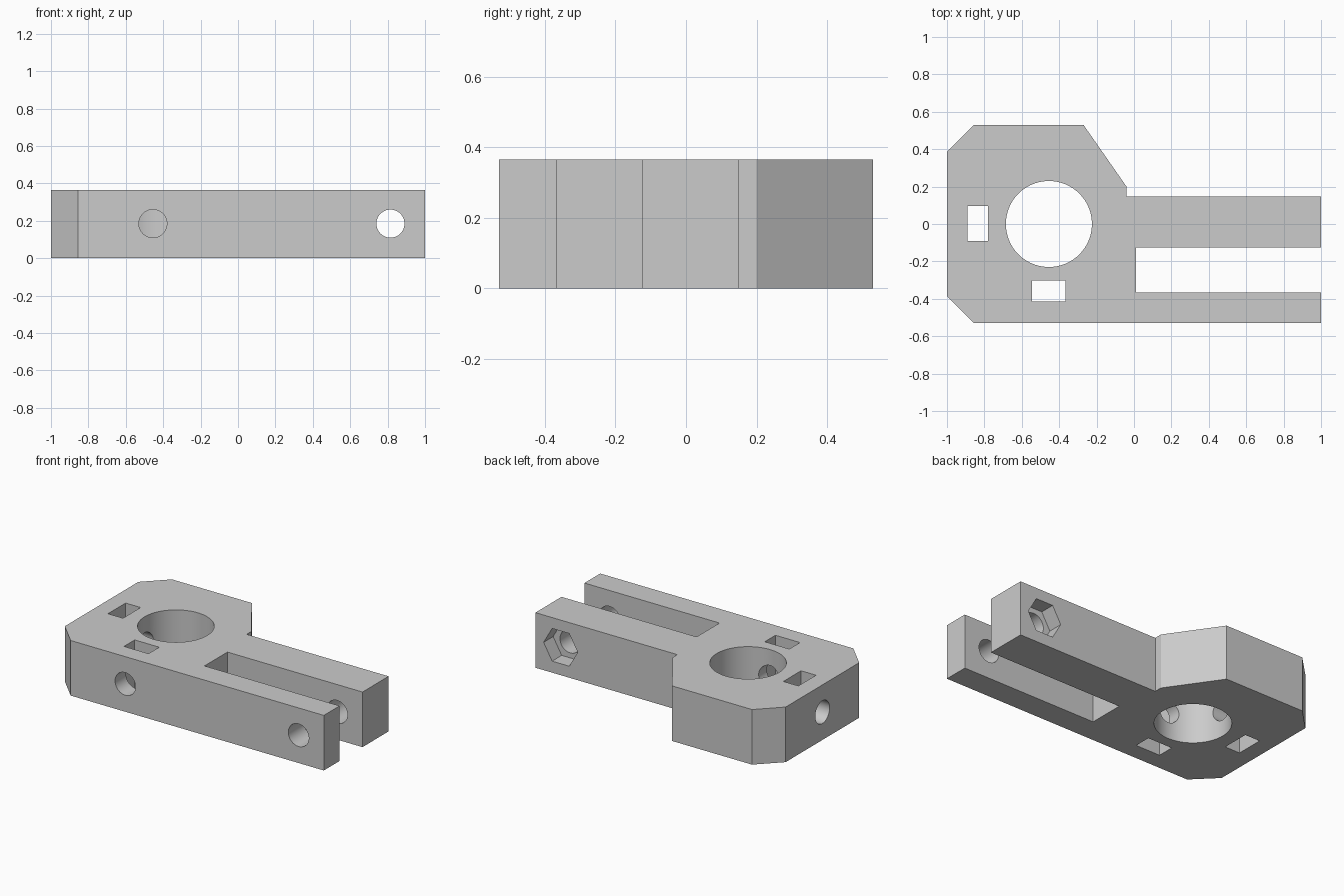
import bpy, bmesh
from math import radians
from mathutils import Matrix, Vector

cube = bpy.data.objects.get("Cube")
if cube:
    bpy.data.objects.remove(cube, do_unlink=True)

HEIGHT = 0.365
MID = HEIGHT / 2 + 0.002
BORE_X = -0.455
PIN_X = 0.815
SCREW_R = 0.075

grey = bpy.data.materials.new("plain grey")
grey.use_nodes = True
colour = (0.6, 0.6, 0.6, 1)
grey.diffuse_color = colour
grey.node_tree.nodes["Principled BSDF"].inputs["Base Color"].default_value = colour


def make_object(name, bm):
    bmesh.ops.recalc_face_normals(bm, faces=bm.faces)
    mesh = bpy.data.meshes.new(name)
    bm.to_mesh(mesh)
    bm.free()
    mesh.materials.append(grey)
    obj = bpy.data.objects.new(name, mesh)
    bpy.context.collection.objects.link(obj)
    return obj


def prism(name, outline, z0, z1):
    bm = bmesh.new()
    face = bm.faces.new([bm.verts.new((x, y, z0)) for x, y in outline])
    top = bmesh.ops.extrude_face_region(bm, geom=[face])["geom"]
    bmesh.ops.translate(bm, vec=(0, 0, z1 - z0),
                        verts=[v for v in top if isinstance(v, bmesh.types.BMVert)])
    return make_object(name, bm)


def box(name, x0, x1, y0, y1):
    return prism(name, [(x0, y0), (x1, y0), (x1, y1), (x0, y1)], -0.1, HEIGHT + 0.1)


def rod(name, start, end, radius, sides=64):
    start, end = Vector(start), Vector(end)
    axis = end - start
    turn = Vector((0, 0, 1)).rotation_difference(axis).to_matrix().to_4x4()
    bm = bmesh.new()
    bmesh.ops.create_cone(bm, cap_ends=True, segments=sides, radius1=radius,
                          radius2=radius, depth=axis.length,
                          matrix=Matrix.Translation((start + end) / 2) @ turn)
    return make_object(name, bm)


# Clamp body with its two fork arms
body = prism("clamp_body", [
    (-1, 0.385), (-0.855, 0.53), (-0.27, 0.53), (-0.04, 0.2), (-0.04, 0.148),
    (1, 0.148), (1, -0.125), (0.01, -0.125), (0.01, -0.365), (1, -0.365),
    (1, -0.53), (-0.855, -0.53), (-1, -0.385)], 0, HEIGHT)

# Hexagonal nut pocket: corners point along x
pocket = rod("nut_pocket_cutter", (0, 0, -0.1), (0, 0, 0.1), 0.125, 6)
corner = max(pocket.data.vertices, key=lambda v: v.co.x).co
pocket.data.transform(Matrix.Rotation(radians(-90), 4, "X")
                      @ Matrix.Rotation(-corner.xy.angle_signed(Vector((1, 0))), 4, "Z")
                      if abs(corner.y) < 0.001 else
                      Matrix.Rotation(radians(-90), 4, "X") @ Matrix.Rotation(radians(30), 4, "Z"))
pocket.data.transform(Matrix.Translation((PIN_X, 0.148, MID)))

# Bore, nut slots, screw holes and fork pin hole
cutters = [
    rod("bore_cutter", (BORE_X, 0, -0.1), (BORE_X, 0, HEIGHT + 0.1), 0.23, 96),
    box("side_slot_cutter", -0.89, -0.78, -0.09, 0.095),
    box("front_slot_cutter", -0.545, -0.365, -0.415, -0.303),
    rod("side_screw_cutter", (-1.1, 0, MID), (BORE_X, 0, MID), SCREW_R),
    rod("front_screw_cutter", (BORE_X, -0.7, MID), (BORE_X, 0, MID), SCREW_R),
    rod("pin_cutter", (PIN_X, -0.7, MID), (PIN_X, 0.4, MID), SCREW_R),
    pocket,
]
for cutter in cutters:
    cutter.hide_render = True
    cut = body.modifiers.new(cutter.name, "BOOLEAN")
    cut.operation = "DIFFERENCE"
    cut.solver = "EXACT"
    cut.object = cutter

# Apply the cuts and discard the cutters
bpy.context.view_layer.update()
depsgraph = bpy.context.evaluated_depsgraph_get()
cut_mesh = bpy.data.meshes.new_from_object(body.evaluated_get(depsgraph))
body.modifiers.clear()
body.data = cut_mesh
cut_mesh.materials.clear()
cut_mesh.materials.append(grey)
for cutter in cutters:
    bpy.data.objects.remove(cutter, do_unlink=True)

# Smooth round walls, sharp edges elsewhere
bpy.ops.object.select_all(action="DESELECT")
body.select_set(True)
bpy.context.view_layer.objects.active = body
bpy.ops.object.shade_smooth_by_angle(angle=radians(30))
